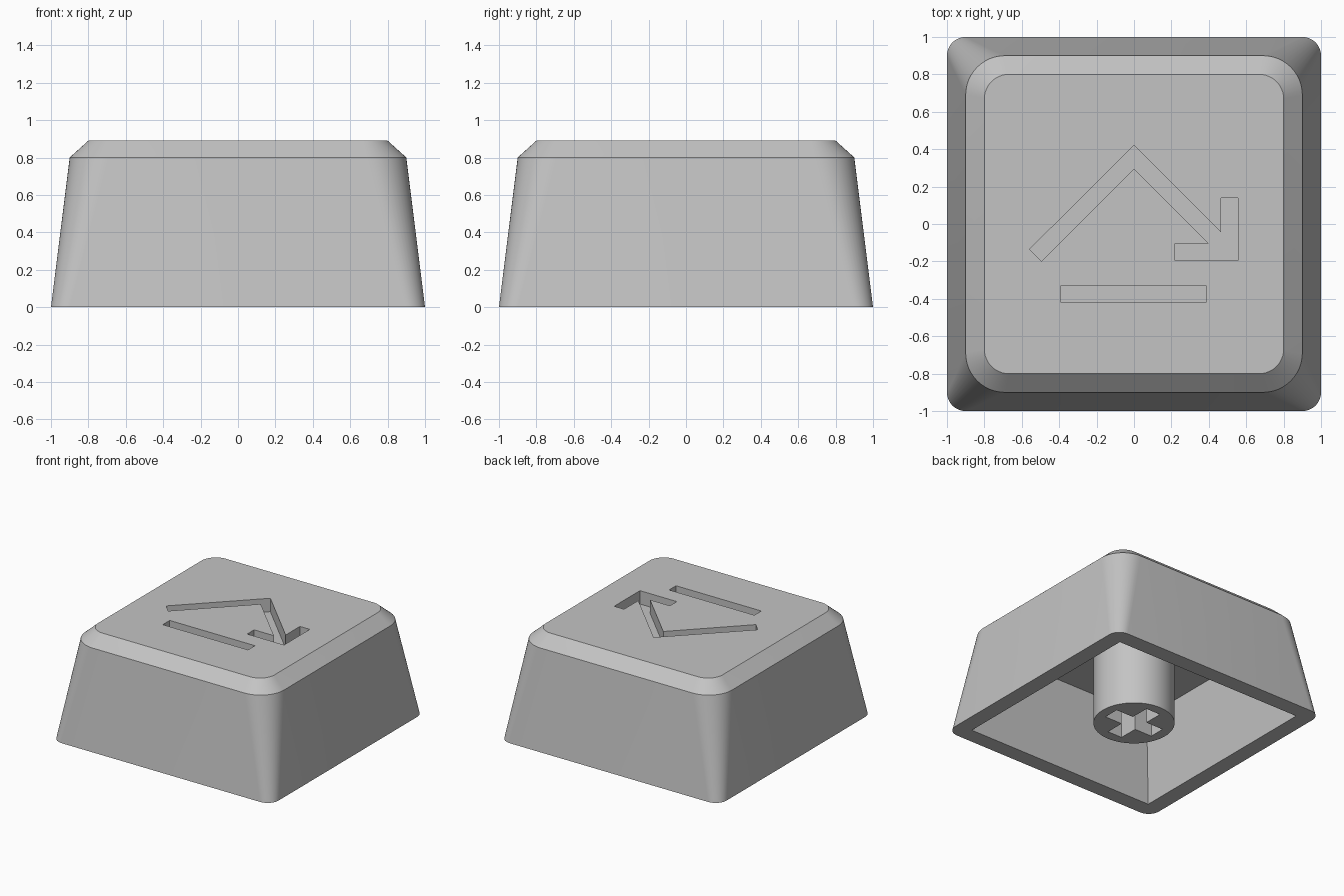
import bpy, bmesh, math

cube = bpy.data.objects.get("Cube")
if cube:
    bpy.data.objects.remove(cube, do_unlink=True)

GREY = (0.55, 0.55, 0.55, 1.0)
grey = bpy.data.materials.new("grey plastic")
grey.use_nodes = True
grey.diffuse_color = GREY
grey.node_tree.nodes["Principled BSDF"].inputs["Base Color"].default_value = GREY


def rounded_square(half, radius, steps=12):
    """Outline of a square with rounded corners, counter-clockwise."""
    if radius == 0:
        return [(half, half), (-half, half), (-half, -half), (half, -half)]
    c = half - radius
    points = []
    for corner in range(4):
        sx = 1 if corner in (0, 3) else -1
        sy = 1 if corner < 2 else -1
        for i in range(steps + 1):
            a = math.pi / 2 * (corner + i / steps)
            points.append((sx * c + radius * math.cos(a), sy * c + radius * math.sin(a)))
    return points


def loft(name, layers):
    """Closed solid through outlines of equal length: [(z, outline), ...]."""
    bm = bmesh.new()
    rings = [[bm.verts.new((x, y, z)) for x, y in outline] for z, outline in layers]
    n = len(rings[0])
    for low, high in zip(rings, rings[1:]):
        for i in range(n):
            j = (i + 1) % n
            bm.faces.new((low[i], low[j], high[j], high[i]))
    bm.faces.new(rings[0][::-1])
    bm.faces.new(rings[-1])
    bmesh.ops.recalc_face_normals(bm, faces=bm.faces)
    mesh = bpy.data.meshes.new(name)
    bm.to_mesh(mesh)
    bm.free()
    mesh.materials.append(grey)
    obj = bpy.data.objects.new(name, mesh)
    bpy.context.collection.objects.link(obj)
    return obj


def activate(obj):
    bpy.ops.object.select_all(action='DESELECT')
    obj.select_set(True)
    bpy.context.view_layer.objects.active = obj


def carve(target, cutter):
    """Subtract the cutter and discard it."""
    cutter.hide_render = True
    mod = target.modifiers.new("carve", 'BOOLEAN')
    mod.operation, mod.solver, mod.object = 'DIFFERENCE', 'EXACT', cutter
    activate(target)
    bpy.ops.object.modifier_apply(modifier=mod.name)
    bpy.data.objects.remove(cutter, do_unlink=True)


TOP, CEILING, LEGEND_FLOOR = 0.89, 0.69, 0.78

# Cap body: tapered sides and a bevelled top
cap = loft("cap_shell", [
    (0, rounded_square(1.0, 0.1)),
    (0.8, rounded_square(0.9, 0.21)),
    (TOP, rounded_square(0.8, 0.13)),
])

# Hollow underside, tapered parallel to the outer walls
carve(cap, loft("cavity_cutter", [
    (-0.08, rounded_square(0.877, 0)),
    (CEILING, rounded_square(0.78, 0)),
]))

# Engraved bent arrow and bar
arrow = [(0, 0.42), (0.465, -0.045), (0.465, 0.14), (0.555, 0.14), (0.555, -0.195),
         (0.22, -0.195), (0.22, -0.105), (0.4, -0.105), (0, 0.295),
         (-0.495, -0.2), (-0.558, -0.135)]
bar = [(-0.39, -0.42), (0.385, -0.42), (0.385, -0.33), (-0.39, -0.33)]
for outline in (arrow, bar):
    carve(cap, loft("legend_cutter", [(LEGEND_FLOOR, outline), (TOP + 0.1, outline)]))

# Round stem with a cross-shaped socket
circle = [(0.306 * math.cos(a), 0.306 * math.sin(a))
          for a in (math.tau * i / 64 for i in range(64))]
stem = loft("stem", [(0, circle), (CEILING + 0.01, circle)])
arm, width = 0.225, 0.066
quarter = [(arm, -width), (arm, width), (width, width)]
cross = []
for _ in range(4):
    cross += quarter
    quarter = [(-y, x) for x, y in quarter]
carve(stem, loft("socket_cutter", [(-0.1, cross), (0.44, cross)]))

for obj in (cap, stem):
    activate(obj)
    bpy.ops.object.shade_smooth_by_angle(angle=math.radians(25))
